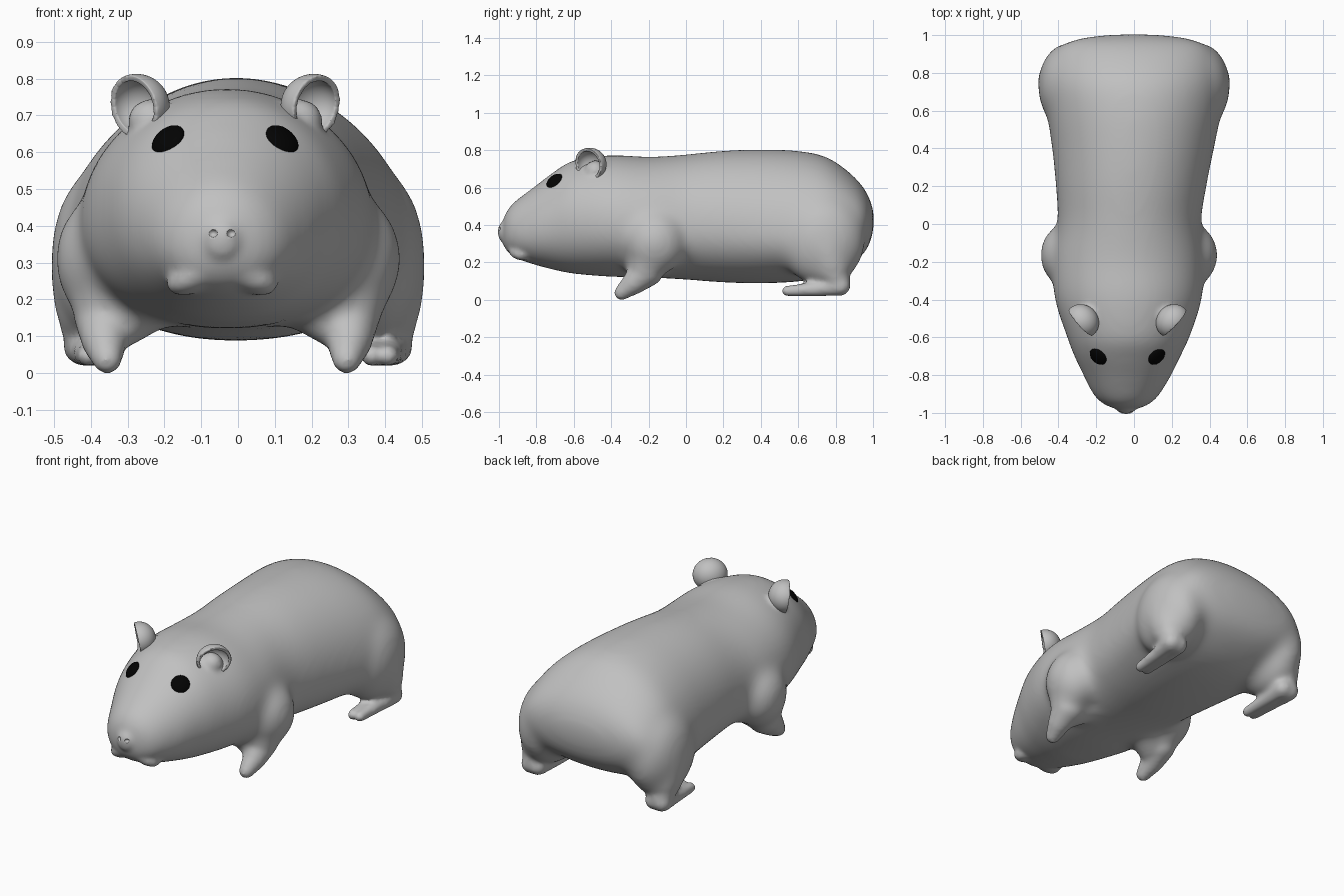
import bpy
import bmesh
from math import cos, sin, pi, radians
from mathutils import Matrix, Vector

cube = bpy.data.objects.get("Cube")
if cube:
    bpy.data.objects.remove(cube)

HEAD_X = -0.035   # the head sits slightly off centre


def material(name, value):
    m = bpy.data.materials.new(name)
    m.use_nodes = True
    colour = (value, value, value, 1)
    m.diffuse_color = colour
    shader = next(n for n in m.node_tree.nodes if n.type == 'BSDF_PRINCIPLED')
    shader.inputs["Base Color"].default_value = colour
    shader.inputs["Roughness"].default_value = 0.6
    return m


fur = material("grey fur", 0.53)
black = material("black eye", 0.001)


def make_object(name, bm, mat):
    bmesh.ops.recalc_face_normals(bm, faces=bm.faces)
    for f in bm.faces:
        f.smooth = True
    mesh = bpy.data.meshes.new(name)
    bm.to_mesh(mesh)
    bm.free()
    mesh.materials.append(mat)
    obj = bpy.data.objects.new(name, mesh)
    bpy.context.scene.collection.objects.link(obj)
    return obj


def blend(obj, voxel):
    """Merge overlapping pieces into one skin."""
    remesh = obj.modifiers.new("blend", 'REMESH')
    remesh.mode = 'VOXEL'
    remesh.voxel_size = voxel
    remesh.use_smooth_shade = True


def soften(obj, rounds):
    smooth = obj.modifiers.new("soften", 'SMOOTH')
    smooth.factor = 0.5
    smooth.iterations = rounds


def ellipsoid(bm, centre, radii, turn=Matrix()):
    m = Matrix.Translation(centre) @ turn @ Matrix.Diagonal((*radii, 1))
    bmesh.ops.create_icosphere(bm, subdivisions=4, radius=1, matrix=m)


def limb(bm, joints):
    """Chain of tapered capsules through (x, y, z, radius) joints."""
    for a, b in zip(joints, joints[1:]):
        points = bmesh.new()
        for x, y, z, r in (a, b):
            ball = bmesh.new()
            bmesh.ops.create_icosphere(ball, subdivisions=3, radius=r)
            for v in ball.verts:
                points.verts.new(v.co + Vector((x, y, z)))
            ball.free()
        bmesh.ops.convex_hull(points, input=list(points.verts))
        loose = [v for v in points.verts if not v.link_faces]
        bmesh.ops.delete(points, geom=loose, context='VERTS')
        temp = bpy.data.meshes.new("temp")
        points.to_mesh(temp)
        points.free()
        bm.from_mesh(temp)
        bpy.data.meshes.remove(temp)


def spline(rows, steps=4):
    """Catmull-Rom interpolation of the cross-section list."""
    rows = [Vector(r) for r in rows]
    out = []
    for i in range(len(rows) - 1):
        p0, p1 = rows[max(i - 1, 0)], rows[i]
        p2, p3 = rows[i + 1], rows[min(i + 2, len(rows) - 1)]
        for k in range(steps):
            t = k / steps
            out.append(0.5 * (2 * p1 + (p2 - p0) * t
                              + (2 * p0 - 5 * p1 + 4 * p2 - p3) * t * t
                              + (3 * p1 - p0 - 3 * p2 + p3) * t ** 3))
    return out + [rows[-1]]


# Trunk and head: y, centre x, half width, bottom z, widest z, top z
sections = [
    (-0.98, -0.04, 0.07, 0.28, 0.36, 0.44),
    (-0.95, -0.04, 0.135, 0.245, 0.355, 0.495),
    (-0.90, -0.04, 0.18, 0.215, 0.36, 0.54),
    (-0.80, -0.035, 0.235, 0.183, 0.38, 0.615),
    (-0.70, -0.035, 0.283, 0.157, 0.41, 0.69),
    (-0.60, -0.03, 0.325, 0.138, 0.42, 0.748),
    (-0.40, -0.03, 0.39, 0.122, 0.41, 0.775),
    (-0.20, -0.03, 0.40, 0.118, 0.40, 0.765),
    (0.00, -0.025, 0.38, 0.107, 0.39, 0.778),
    (0.20, -0.015, 0.40, 0.092, 0.38, 0.798),
    (0.40, -0.005, 0.43, 0.087, 0.36, 0.804),
    (0.60, 0.0, 0.465, 0.097, 0.34, 0.797),
    (0.75, 0.0, 0.48, 0.125, 0.34, 0.765),
    (0.87, 0.0, 0.445, 0.18, 0.37, 0.685),
    (0.95, 0.0, 0.38, 0.245, 0.40, 0.60),
    (0.99, 0.0, 0.25, 0.32, 0.42, 0.52),
    (1.005, 0.0, 0.07, 0.40, 0.43, 0.46),
]
SIDES = 40
bm = bmesh.new()
rings = []
for y, cx, w, low, mid, top in spline(sections):
    ring = []
    for k in range(SIDES):
        c, s = cos(2 * pi * k / SIDES), sin(2 * pi * k / SIDES)
        if s >= 0:
            x, z = w * c, mid + (top - mid) * s
        else:   # fuller underside
            e = 2 / 2.15
            x = w * abs(c) ** e * (1 if c > 0 else -1)
            z = mid - (mid - low) * abs(s) ** e
        ring.append(bm.verts.new((cx + x, y, z)))
    rings.append(ring)
for a, b in zip(rings, rings[1:]):
    for k in range(SIDES):
        n = (k + 1) % SIDES
        bm.faces.new((a[k], a[n], b[n], b[k]))
bm.faces.new(rings[0])
bm.faces.new(rings[-1])

# Shoulders, haunches and upper legs melt softly into the trunk
for side in (1, -1):
    fx = -0.027 + side * 0.325
    ellipsoid(bm, (fx, -0.165, 0.31), (0.147, 0.17, 0.18))
    limb(bm, [(fx, -0.17, 0.26, 0.118), (fx, -0.22, 0.16, 0.098)])
    limb(bm, [(fx - side * 0.12, -0.18, 0.2, 0.085), (fx - side * 0.03, -0.25, 0.125, 0.07)])
    ellipsoid(bm, (side * 0.35, 0.73, 0.32), (0.158, 0.23, 0.25))
    limb(bm, [(side * 0.385, 0.75, 0.28, 0.13), (side * 0.40, 0.785, 0.16, 0.10)])
trunk = make_object("trunk", bm, fur)
blend(trunk, 0.02)
soften(trunk, 26)
trunk_eval = trunk.evaluated_get(bpy.context.evaluated_depsgraph_get())
bm = bmesh.new()
bm.from_mesh(trunk_eval.to_mesh())
trunk_eval.to_mesh_clear()
bpy.data.objects.remove(trunk)

# Nose, with muzzle pads either side of the cleft
nose = Vector((HEAD_X - 0.008, -0.956, 0.362))
ellipsoid(bm, nose, (0.06, 0.052, 0.066))
nostrils = bmesh.new()
for side in (1, -1):
    ellipsoid(nostrils, nose + Vector((side * 0.026, -0.05, 0.018)), (0.014, 0.018, 0.012))
    ellipsoid(bm, (HEAD_X - 0.008 + side * 0.06, -0.878, 0.275), (0.10, 0.075, 0.05),
              Matrix.Rotation(side * radians(28), 4, 'Y'))

    # Fleshy base of the ear
    ellipsoid(bm, (HEAD_X + side * 0.20, -0.485, 0.685), (0.065, 0.06, 0.06))
    # Front foot
    fx = -0.03 + side * 0.325
    limb(bm, [(fx, -0.21, 0.16, 0.092), (fx + side * 0.008, -0.28, 0.09, 0.063),
              (fx, -0.345, 0.037, 0.04)])
    # Hind leg and flat, two-lobed foot
    limb(bm, [(side * 0.40, 0.78, 0.17, 0.092), (side * 0.405, 0.815, 0.085, 0.066)])
    for lobe in (-0.022, 0.022):
        limb(bm, [(side * 0.40 + lobe, 0.825, 0.075, 0.054),
                  (side * 0.392 + lobe, 0.70, 0.057, 0.039),
                  (side * 0.385 + lobe, 0.54, 0.047, 0.029)])

body = make_object("body", bm, fur)
cutter = make_object("nostril_cutter", nostrils, fur)
cutter.hide_render = True
cutter.hide_viewport = True
blend(body, 0.012)
cut = body.modifiers.new("nostrils", 'BOOLEAN')
cut.operation = 'DIFFERENCE'
cut.solver = 'EXACT'
cut.object = cutter
soften(body, 9)

for side, label in ((1, "left"), (-1, "right")):
    # Cupped ear, open to the front and outwards
    bm = bmesh.new()
    ellipsoid(bm, (0, 0, 0), (0.086, 0.078, 0.08))
    bmesh.ops.bisect_plane(bm, geom=bm.verts[:] + bm.edges[:] + bm.faces[:],
                           plane_co=(0, -0.012, 0), plane_no=(0, -1, 0), clear_outer=True)
    ear = make_object(label + "_ear", bm, fur)
    ear.location = (HEAD_X + side * 0.24, -0.515, 0.725)
    ear.rotation_euler = (radians(10), 0, side * radians(48))
    shell = ear.modifiers.new("thickness", 'SOLIDIFY')
    shell.thickness = 0.016
    shell.offset = 0
    ear.modifiers.new("rounded rim", 'SUBSURF').levels = 1

    # Flattened round eye lying on the head surface
    bm = bmesh.new()
    normal = Vector((side * 0.55, -0.52, 0.62))
    turn = normal.to_track_quat('Z', 'Y').to_matrix().to_4x4()
    ellipsoid(bm, (HEAD_X + side * 0.155, -0.70, 0.632), (0.052, 0.05, 0.022), turn)
    make_object(label + "_eye", bm, black)
